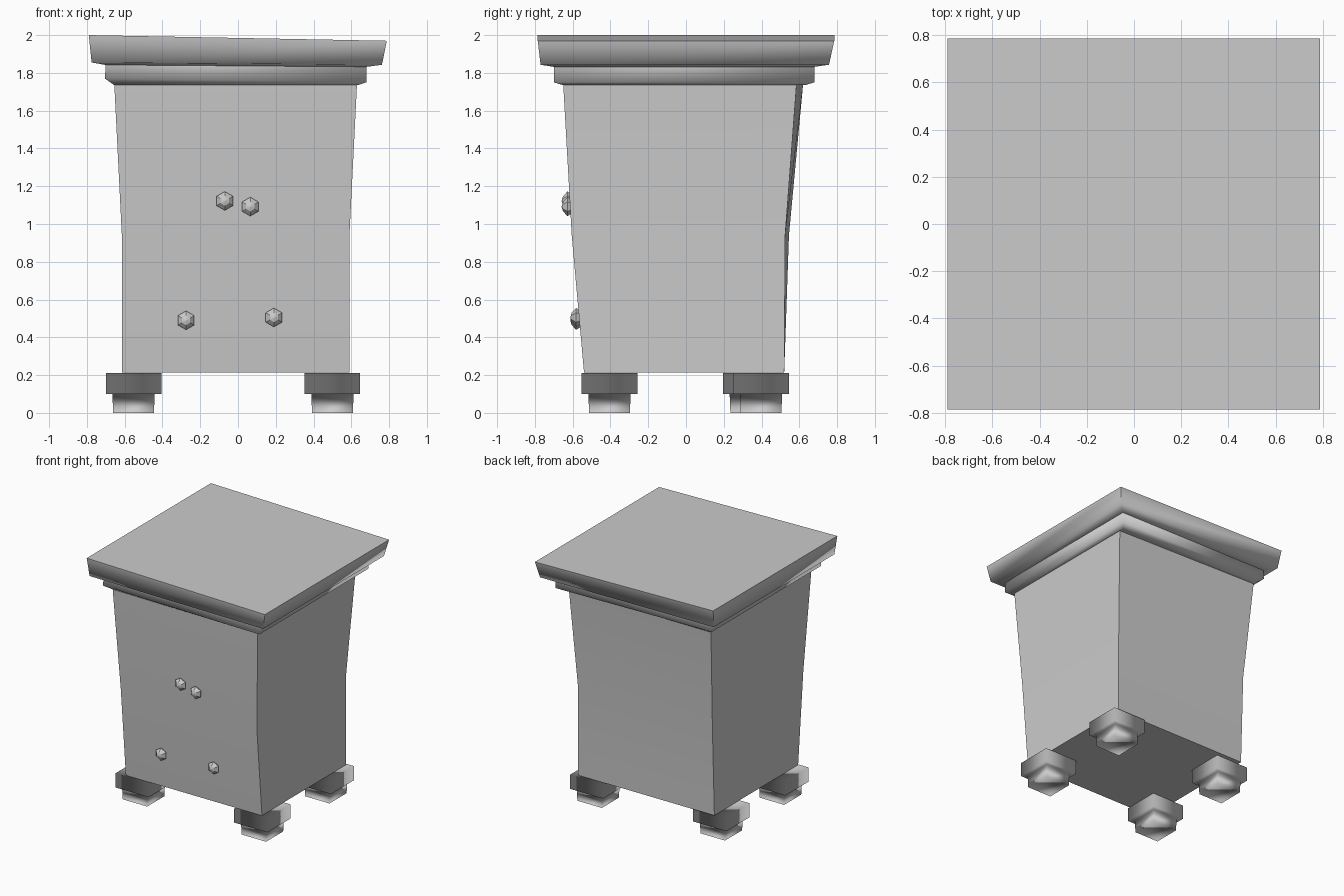
import bpy, bmesh
from math import radians, pi, sin, cos

old = bpy.data.objects.get("Cube")
if old:
    bpy.data.objects.remove(old, do_unlink=True)

GREY = (0.6, 0.6, 0.6, 1)
grey = bpy.data.materials.new("plain grey")
grey.use_nodes = True
grey.diffuse_color = GREY
grey.node_tree.nodes["Principled BSDF"].inputs["Base Color"].default_value = GREY


def loft(name, rings, smooth):
    """Skin a solid through equal rings; walls face inward, end caps outward."""
    bm = bmesh.new()
    loops = [[bm.verts.new(p) for p in ring] for ring in rings]
    n = len(loops[0])
    walls = []
    for a, b in zip(loops, loops[1:]):
        for i in range(n):
            j = (i + 1) % n
            walls.append(bm.faces.new((a[i], a[j], b[j], b[i])))
    bm.faces.new(loops[0][::-1])
    bm.faces.new(loops[-1])
    bmesh.ops.recalc_face_normals(bm, faces=bm.faces)
    bmesh.ops.reverse_faces(bm, faces=walls)
    mesh = bpy.data.meshes.new(name)
    bm.to_mesh(mesh)
    bm.free()
    mesh.materials.append(grey)
    obj = bpy.data.objects.new(name, mesh)
    bpy.context.collection.objects.link(obj)
    bpy.ops.object.select_all(action="DESELECT")
    obj.select_set(True)
    bpy.context.view_layer.objects.active = obj
    bpy.ops.object.shade_smooth_by_angle(angle=radians(smooth))


def rect(x0, x1, y0, y1, z_left, z_right=None):
    """Rectangle ring whose height may differ between its two x sides."""
    zr = z_left if z_right is None else z_right
    return [(x0, y0, z_left), (x1, y0, zr), (x1, y1, zr), (x0, y1, z_left)]


# Flared cabinet body, with a slightly uneven back at the rim
rim = rect(-0.655, 0.63, -0.65, 0.62, 1.74)
rim[2] = (0.63, 0.585, 1.74)
waist = rect(-0.615, 0.59, -0.605, 0.525, 0.94)
waist[3] = (-0.615, 0.545, 0.94)
loft("body", [rect(-0.615, 0.59, -0.54, 0.52, 0.215), waist, rim], 30)

# Stepped moulding and crooked lid
loft("rim_moulding", [
    rect(-0.655, 0.635, -0.65, 0.63, 1.735),
    rect(-0.705, 0.68, -0.70, 0.68, 1.77, 1.75),
    rect(-0.70, 0.68, -0.70, 0.68, 1.845, 1.832)], 95)
loft("lid", [
    rect(-0.70, 0.68, -0.70, 0.68, 1.842, 1.832),
    rect(-0.775, 0.762, -0.77, 0.757, 1.855, 1.843),
    rect(-0.79, 0.788, -0.785, 0.785, 2.0, 1.97)], 80)

# Four feet: a wide block stepping down to a narrower peg
for name, x, y in (("front_right", -0.553, -0.405), ("front_left", 0.50, -0.405),
                   ("back_right", -0.553, 0.343), ("back_left", 0.50, 0.397)):
    loft(name + "_foot", [rect(x - r, x + r, y - r, y + r, z) for r, z in (
        (0.108, 0), (0.112, 0.1), (0.147, 0.1), (0.147, 0.212))], 95)

# Domed hexagonal studs on the front
for i, (x, z, y) in enumerate(((-0.07, 1.122, -0.613), (0.065, 1.092, -0.613),
                               (-0.275, 0.49, -0.567), (0.19, 0.505, -0.567))):
    rings = [[(x + r * sin(k * pi / 3), y - out, z + r * cos(k * pi / 3))
              for k in range(6)]
             for r, out in ((0.03, -0.02), (0.05, 0.015), (0.025, 0.038), (0.003, 0.045))]
    loft("front_stud_%d" % (i + 1), rings, 20)
